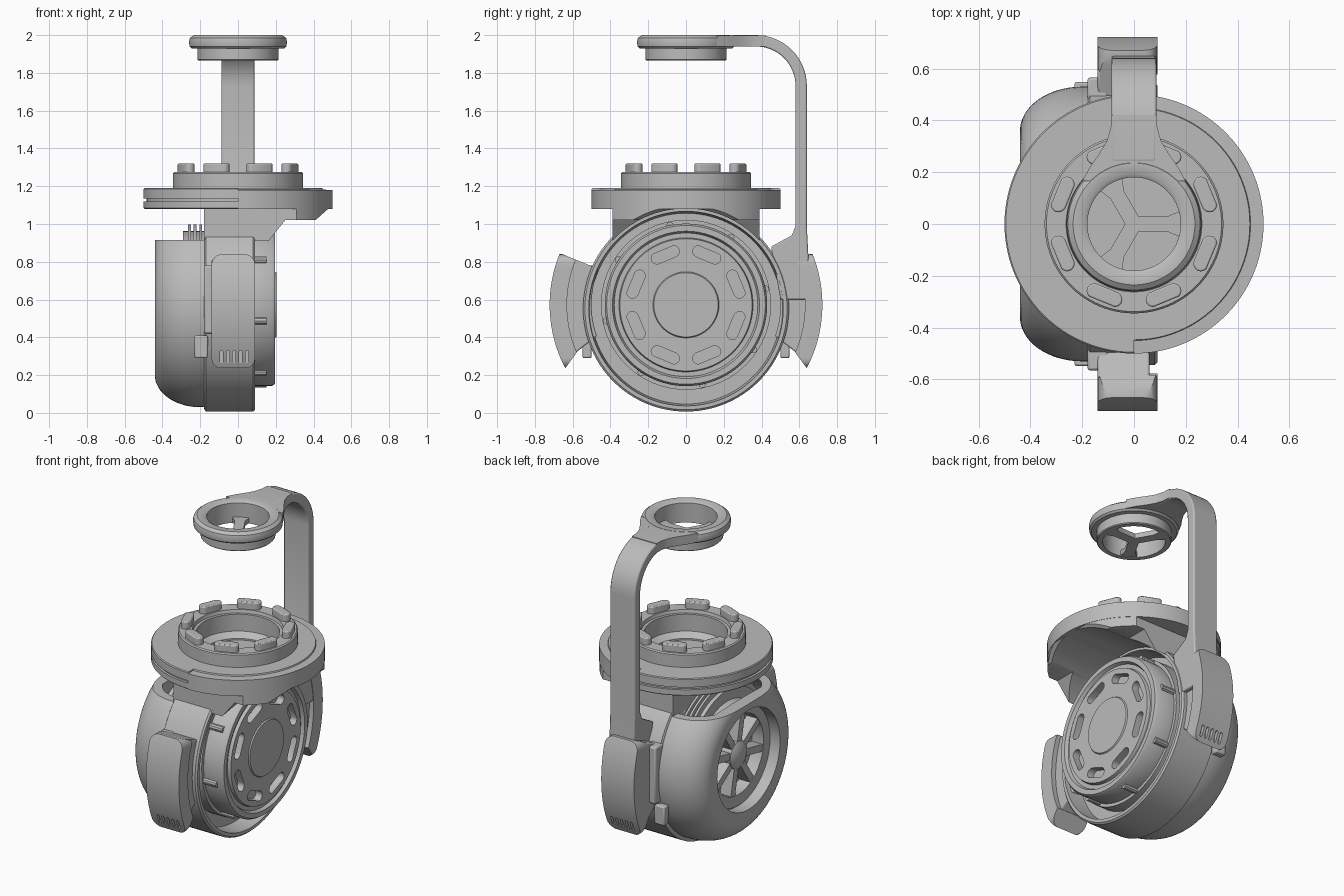
import bpy, bmesh
from math import sin, cos, pi, radians, copysign
from mathutils import Vector

if "Cube" in bpy.data.objects:
    bpy.data.objects.remove(bpy.data.objects["Cube"])

grey = bpy.data.materials.new("plain_grey")
grey.use_nodes = True
GREY = (0.5, 0.5, 0.5, 1)
grey.diffuse_color = GREY
grey.node_tree.nodes["Principled BSDF"].inputs["Base Color"].default_value = GREY
HUB_Z, DRUM_Z = 0.572, 0.552


def finish(name, bm):
    bmesh.ops.remove_doubles(bm, verts=bm.verts, dist=1e-5)
    bmesh.ops.recalc_face_normals(bm, faces=bm.faces)
    me = bpy.data.meshes.new(name)
    bm.to_mesh(me)
    bm.free()
    me.materials.append(grey)
    ob = bpy.data.objects.new(name, me)
    bpy.context.collection.objects.link(ob)
    return ob


def lathe(name, profile, axis="z", zc=0, start=0, sweep=360, steps=96):
    """Turn a closed (axial, radius) outline about the x or z axis."""
    bm = bmesh.new()
    full = sweep == 360
    rings = []
    for i in range(steps if full else steps + 1):
        t = radians(start + sweep * i / steps)
        rings.append([bm.verts.new((a, r * cos(t), zc + r * sin(t)) if axis == "x"
                                   else (r * cos(t), r * sin(t), a)) for a, r in profile])
    n = len(profile)
    for i in range(steps):
        p, q = rings[i], rings[(i + 1) % len(rings)]
        for j in range(n):
            k = (j + 1) % n
            if profile[j][1] > 0 or profile[k][1] > 0:
                bm.faces.new((p[j], p[k], q[k], q[j]))
    if not full:
        bm.faces.new(rings[0])
        bm.faces.new(rings[-1])
    bmesh.ops.dissolve_degenerate(bm, edges=bm.edges, dist=1e-6)
    return finish(name, bm)


def prisms(name, outlines, axis, lo, hi, bevel=0):
    """Extrude flat outlines along an axis; the other two axes stay in order."""
    bm = bmesh.new()
    at = {"x": lambda p, h: (h, p[0], p[1]), "y": lambda p, h: (p[0], h, p[1]),
          "z": lambda p, h: (p[0], p[1], h)}[axis]
    for pts in outlines:
        a = [bm.verts.new(at(p, lo)) for p in pts]
        b = [bm.verts.new(at(p, hi)) for p in pts]
        bm.faces.new(a)
        bm.faces.new(b)
        for i in range(len(pts)):
            j = (i + 1) % len(pts)
            bm.faces.new((a[i], a[j], b[j], b[i]))
    ob = finish(name, bm)
    if bevel:
        m = ob.modifiers.new("bevel", "BEVEL")
        m.width, m.segments, m.limit_method, m.angle_limit = bevel, 2, "ANGLE", radians(40)
    return ob


def cut(ob, tool, op="DIFFERENCE"):
    m = ob.modifiers.new("cut", "BOOLEAN")
    m.operation, m.object, m.solver = op, tool, "EXACT"
    bpy.context.view_layer.objects.active = ob
    bpy.ops.object.modifier_apply(modifier=m.name)
    bpy.data.objects.remove(tool)


def rect(x0, x1, y0, y1):
    return [(x0, y0), (x1, y0), (x1, y1), (x0, y1)]


def round_rect(x0, x1, y0, y1, r, n=6):
    pts = []
    for k, (cx, cy) in enumerate(rect(x0 + r, x1 - r, y0 + r, y1 - r)):
        for i in range(n + 1):
            t = pi + (k + i / n) * pi / 2
            pts.append((cx + r * cos(t), cy + r * sin(t)))
    return pts


def arc_slots(radius, half_len, half_w, zc=0):
    """Eight rounded slots bent around a circle."""
    out = []
    for k in range(8):
        pts = []
        for i in range(24):
            t = 2 * pi * (i + 0.5) / 24
            u = half_w * cos(t) + copysign(half_len - half_w, cos(t))
            r, a = radius + half_w * sin(t), pi / 8 + k * pi / 4 + u / radius
            pts.append((r * cos(a), zc + r * sin(a)))
        out.append(pts)
    return out


# Main drum with an annular recess around the hub
lathe("drum", [(-.18, 0), (-.18, .53), (-.17, .545), (.08, .545), (.09, .535), (.09, .515),
               (-.02, .505), (-.02, 0)], "x", DRUM_Z)

# Hub with slots, ridges and a raised centre
hub = lathe("hub", [(-.03, 0), (-.03, .45), (.06, .45), (.06, .43), (.18, .43), (.195, .42), (.195, .39),
                    (.175, .38), (.175, .355), (.195, .35), (.195, .175), (.203, .17), (.203, 0)],
            "x", HUB_Z)
cut(hub, prisms("slot_cutter", arc_slots(.29, .078, .03, HUB_Z), "x", .15, .3))
ridges = [[(.428 * cos(a) + .02 * cos(t * pi / 5), HUB_Z + .428 * sin(a) + .02 * sin(t * pi / 5))
           for t in range(10)] for a in (k * pi / 4 + .2 for k in range(8))]
prisms("hub_ridges", ridges, "x", .0, .15)

# Rounded side cover, open in the middle and cut away at the top
arc = [i * pi / 32 for i in range(17)]
cover = lathe("side_cover", [(-.17, .53)] + [(-.2 - .24 * sin(t), .36 + .17 * cos(t)) for t in arc]
              + [(-.44, .315), (-.36, .315), (-.36, .34)]
              + [(-.2 - .2 * sin(t), .34 + .15 * cos(t)) for t in arc[10::-1]] + [(-.17, .49)],
              "x", DRUM_Z + .008)
cut(cover, prisms("top_cutter", [rect(-.7, .7, .915, 1.3)], "x", -.6, .2))
for s in (1, -1):
    prisms("cover_clip", [rect(s * .5, s * .548, .29, .41)], "x", -.23, -.16, .008)

# Motor behind the cover: ribbed body, rim, spokes and boss
rib = [(-.29, 0), (-.29, .39)]
for x in (-.265, -.235, -.205):
    rib += [(x, .39), (x, .425), (x + .015, .425), (x + .015, .39)]
lathe("motor_body", rib + [(-.17, .39), (-.17, 0)], "x", HUB_Z)
lathe("motor_rim", [(-.37, .25), (-.37, .32), (-.28, .32), (-.28, .25)], "x", HUB_Z)
lathe("motor_boss", [(-.39, 0), (-.39, .05), (-.37, .085), (-.28, .085), (-.28, 0)], "x", HUB_Z, steps=48)
spokes = []
for k in range(8):
    c, s = cos(k * pi / 4 + .2), sin(k * pi / 4 + .2)
    spokes.append([(u * c - v * s, HUB_Z + u * s + v * c) for u, v in rect(.06, .27, -.022, .022)])
prisms("motor_spokes", spokes, "x", -.365, -.28)

# Neck that joins the drum to the round flange, hollowed over the hub
neck = prisms("neck", [[(-.18, .6), (.09, .6), (.09, .82), (.25, 1.02), (.41, 1.02), (.5, 1.1),
                        (-.18, 1.1)]], "y", -.39, .39)
cut(neck, lathe("neck_trim", [(.5, 0), (.5, .498), (1.2, .498), (1.2, 0)]), "INTERSECT")
cut(neck, lathe("hub_clearance", [(-.02, 0), (-.02, .53), (.7, .53), (.7, 0)], "x", DRUM_Z))

# Flange: stepped half and grooved half, with a raised socket
lathe("flange_step_half", [(1.08, .2), (1.08, .5), (1.18, .5), (1.182, .45), (1.19, .447), (1.19, .3),
                           (1.12, .2)], start=-90, sweep=180, steps=48)
lathe("flange_groove_half", [(1.08, .2), (1.08, .495), (1.085, .5), (1.12, .5), (1.12, .485), (1.135, .485),
                             (1.135, .5), (1.185, .5), (1.19, .495), (1.19, .3), (1.12, .2)],
      start=90, sweep=180, steps=48)
lathe("socket", [(1.08, 0), (1.08, .345), (1.268, .345), (1.275, .338), (1.275, .262), (1.255, .257),
                 (1.255, .24), (1.11, .24), (1.11, 0)])
prisms("socket_tabs", arc_slots(.3, .072, .029), "z", 1.26, 1.32, .006)

# Curved side grips with finger slits
for s, side in ((1, "back"), (-1, "front")):
    angles = [radians(-27.7 + 50 * i / 24) for i in range(25)]
    shell = [(.722 * cos(a), .722 * sin(a)) for a in angles]
    shell += [(.63 * cos(a), .63 * sin(a)) for a in angles[:1:-1]]
    grip = prisms(side + "_grip", [[(s * y, HUB_Z + z) for y, z in shell]], "x", -.2, .15)
    cut(grip, prisms("corner_trim", [round_rect(-.14, .09, .235, .84, .055)], "y", -.9, .9), "INTERSECT")
    slits = [round_rect(x - .008, x + .008, .265, .33, .007, 3) for x in
             (-.088 + .034 * i for i in range(5))]
    cut(grip, prisms("slit_cutter", slits, "y", *sorted((s * .648, s * .8))))
    inner = [(.64 * cos(a), .64 * sin(a)) for a in angles[2:]]
    inner += [(.5 * cos(a), .5 * sin(a)) for a in angles[:3:-1]]
    prisms(side + "_grip_base", [[(s * y, HUB_Z + z) for y, z in inner]], "x", -.14, .06, .008)
    prisms(side + "_grip_foot", [rect(s * .45, s * .565, .42, .78)], "x", -.18, -.1, .01)

# Arm: upright strap bending over to the cap
bend = [i * pi / 32 for i in range(17)]
strap = [(.24, 2)] + [(.37 + .27 * sin(t), 1.73 + .27 * cos(t)) for t in bend]
strap += [(.64, .98), (.648, .83), (.66, .6), (.5, .6), (.45, .88), (.56, .94), (.58, .99)]
strap += [(.37 + .21 * sin(t), 1.73 + .21 * cos(t)) for t in bend[::-1]] + [(.24, 1.94)]
prisms("arm", [strap], "x", -.087, .087, .008)
flare = [(.087, .42), (.09, .37), (.105, .32), (.135, .27), (.17, .22), (.2, .165), (.1, .17)]
prisms("arm_flare", [flare + [(0, .21)] + [(-x, y) for x, y in flare[::-1]]], "z", 1.941, 1.999)

# Cap ring with three spokes in the floor
lathe("cap_ring", [(1.865, .18), (1.865, .21), (1.87, .215), (1.93, .215), (1.93, .245), (1.94, .256),
                   (1.965, .26), (1.985, .255), (2, .235), (2, .195), (1.99, .18)])
for k in range(3):
    c, s = cos(k * 2 * pi / 3), sin(k * 2 * pi / 3)
    bar = [(0, -.03), (.13, -.03), (.19, -.055), (.19, .055), (.13, .03), (0, .03)]
    prisms("cap_spoke", [[(u * c - v * s, u * s + v * c) for u, v in bar]], "z", 1.868, 1.9)

# Smooth shading with crisp edges
for ob in [o for o in bpy.context.scene.objects if o.type == "MESH" and grey.name in o.data.materials]:
    bpy.ops.object.select_all(action="DESELECT")
    ob.select_set(True)
    bpy.context.view_layer.objects.active = ob
    bpy.ops.object.shade_smooth_by_angle(angle=radians(35))
